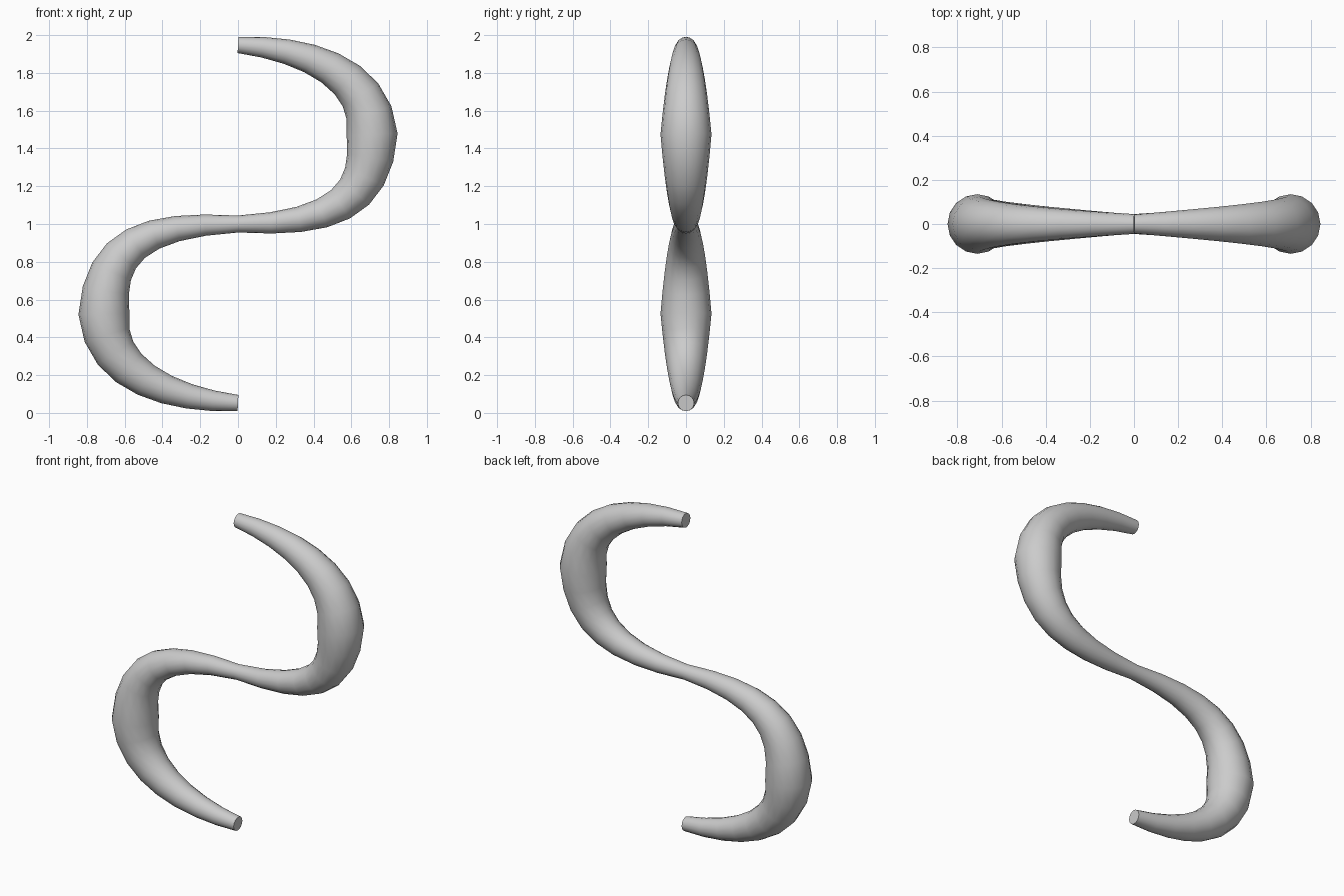
import bpy

if "Cube" in bpy.data.objects:
    bpy.data.objects.remove(bpy.data.objects["Cube"])

# Upper half of the S: centre, left handle, right handle (x, z) and tube radius
upper = [
    ((0.71, 1.475), (0.71, 1.12), (0.71, 1.80), 0.135),
    ((0.0, 1.948), (0.35, 1.93), (-0.35, 1.966), 0.043),
]
centre = ((0.0, 1.0), (-0.5, 1.0), (0.5, 1.0), 0.045)


def turned(point):
    """Rotate a control point half a turn about the middle of the S."""
    co, left, right, radius = point
    flip = lambda p: (-p[0], 2.0 - p[1])
    return flip(co), flip(right), flip(left), radius


points = [turned(p) for p in reversed(upper)] + [centre] + upper

# Tapered round tube along the S path
curve = bpy.data.curves.new("s_tube", 'CURVE')
curve.dimensions = '3D'
curve.resolution_u = 8
curve.bevel_depth = 1.0
curve.bevel_resolution = 6
curve.use_fill_caps = True
spline = curve.splines.new('BEZIER')
spline.bezier_points.add(len(points) - 1)
for bp, (co, left, right, radius) in zip(spline.bezier_points, points):
    bp.handle_left_type = bp.handle_right_type = 'FREE'
    bp.co = (co[0], 0, co[1])
    bp.handle_left = (left[0], 0, left[1])
    bp.handle_right = (right[0], 0, right[1])
    bp.radius = radius

tube = bpy.data.objects.new("s_tube", curve)
bpy.context.collection.objects.link(tube)

# Turn into a mesh, smooth except at the end caps
bpy.context.view_layer.objects.active = tube
tube.select_set(True)
bpy.ops.object.convert(target='MESH')
bpy.ops.object.mode_set(mode='EDIT')
bpy.ops.mesh.select_all(action='SELECT')
bpy.ops.mesh.remove_doubles(threshold=0.0005)
bpy.ops.mesh.normals_make_consistent(inside=False)
bpy.ops.object.mode_set(mode='OBJECT')
bpy.ops.object.shade_smooth_by_angle(angle=1.0)
